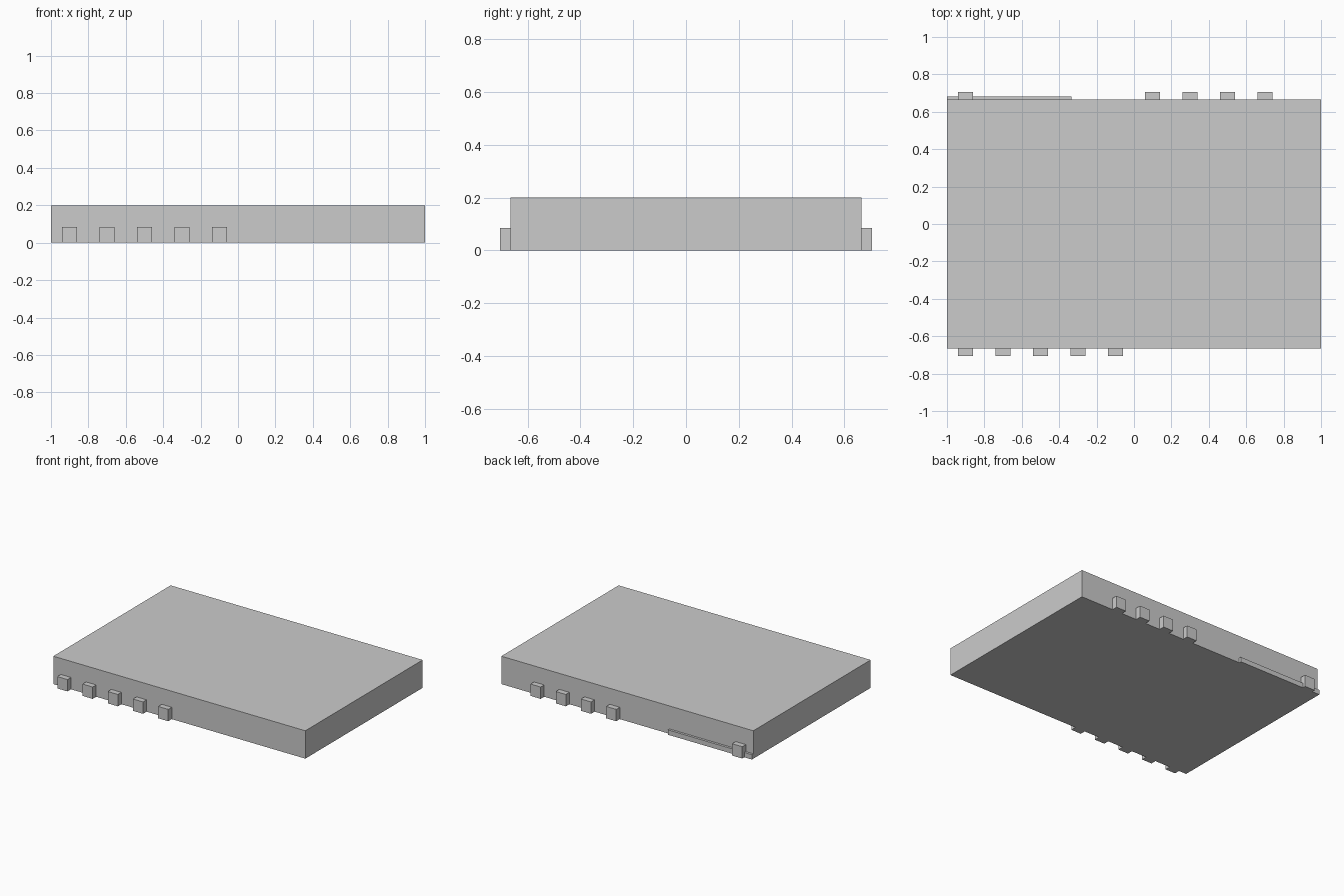
import bpy

if "Cube" in bpy.data.objects:
    bpy.data.objects.remove(bpy.data.objects["Cube"])


def box(name, x0, x1, y0, y1, z0, z1):
    bpy.ops.mesh.primitive_cube_add(
        size=1, location=((x0 + x1) / 2, (y0 + y1) / 2, (z0 + z1) / 2))
    ob = bpy.context.object
    ob.name = name
    ob.scale = (x1 - x0, y1 - y0, z1 - z0)
    bpy.ops.object.transform_apply(location=False, rotation=False, scale=True)
    return ob


HALF_Y = 0.665   # half depth of the slab
TAB_Y = 0.705    # outer face of the tabs
TAB_W = 0.08
TAB_H = 0.085

# Main slab
box("slab", -1, 1, -HALF_Y, HALF_Y, 0, 0.2)

# Row of tabs along the front edge
for i, x in enumerate((-0.9, -0.7, -0.5, -0.3, -0.1)):
    box(f"front_tab_{i + 1}", x - TAB_W / 2, x + TAB_W / 2,
        -TAB_Y, -HALF_Y, 0, TAB_H)

# Tabs along the back edge
for i, x in enumerate((-0.9, 0.1, 0.3, 0.5, 0.7)):
    box(f"back_tab_{i + 1}", x - TAB_W / 2, x + TAB_W / 2,
        HALF_Y, TAB_Y, 0, TAB_H)

# Low ledge at the back left
box("back_ledge", -1, -0.335, HALF_Y, 0.682, 0, 0.035)
